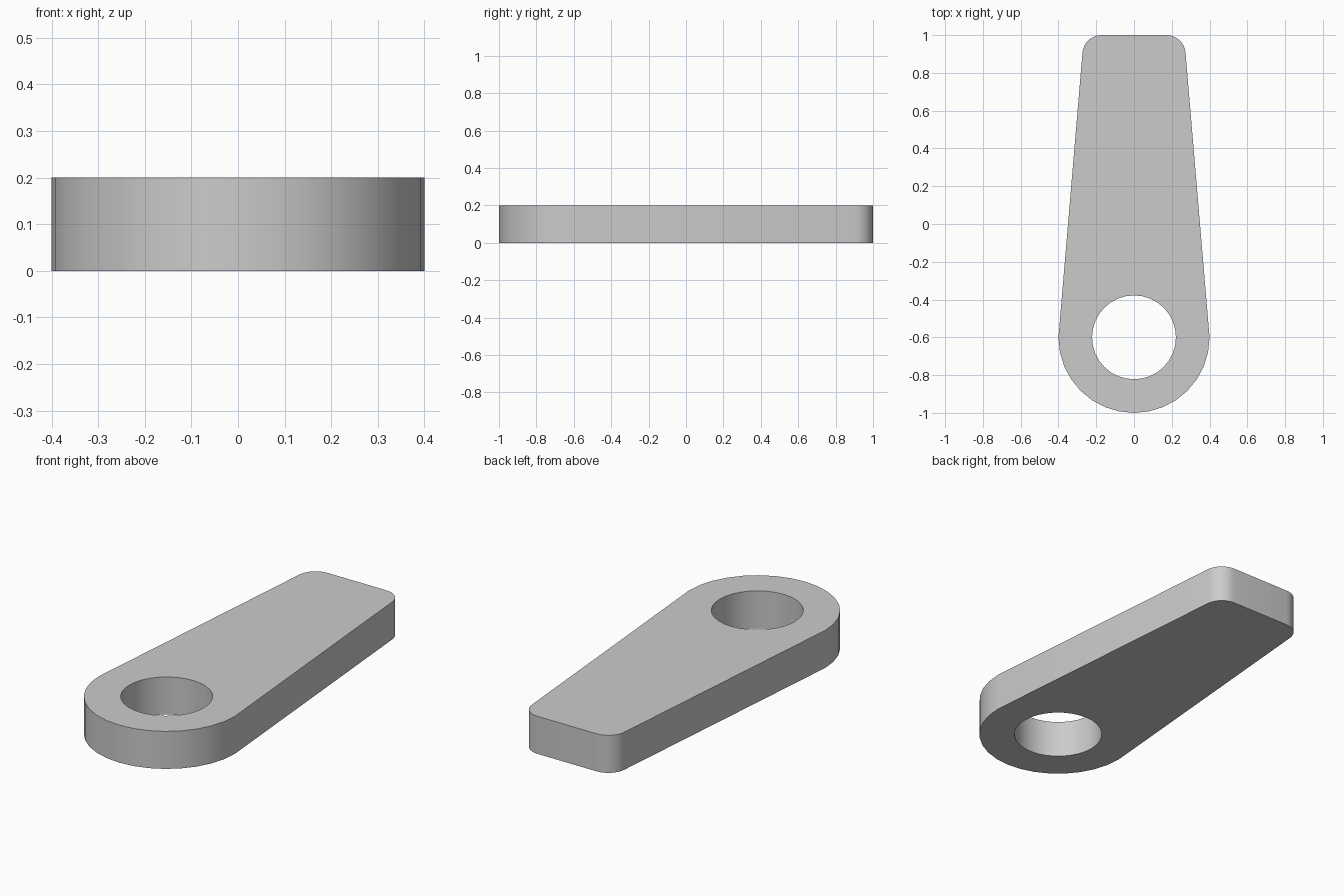
import bpy
import bmesh
from math import cos, sin, pi, radians

HEIGHT = 0.2
BOSS_Y, BOSS_R, HOLE_R = -0.6, 0.4, 0.222
TIP_X, TIP_Y, TIP_R = 0.173, 0.9, 0.1
TAPER = 0.086  # lean of the straight sides, in radians

cube = bpy.data.objects.get("Cube")
if cube:
    bpy.data.objects.remove(cube, do_unlink=True)


def arc(cx, cy, r, start, end, steps):
    angles = [start + (end - start) * i / steps for i in range(steps + 1)]
    return [(cx + r * cos(a), cy + r * sin(a)) for a in angles]


# Outline: round boss at the front, tapered sides, rounded corners at the back
outline = arc(0, BOSS_Y, BOSS_R, pi, 2 * pi, 16)
outline += arc(TIP_X, TIP_Y, TIP_R, TAPER, pi / 2, 8)
outline += arc(-TIP_X, TIP_Y, TIP_R, pi / 2, pi - TAPER, 8)
hole = arc(0, BOSS_Y, HOLE_R, 0, 2 * pi, 32)[:-1]

# Fill between outline and hole, then extrude to the plate thickness
bm = bmesh.new()
edges = []
for loop in (outline, hole):
    verts = [bm.verts.new((x, y, 0)) for x, y in loop]
    edges += [bm.edges.new((v, verts[i - 1])) for i, v in enumerate(verts)]
bmesh.ops.triangle_fill(bm, edges=edges, use_beauty=True)
result = bmesh.ops.extrude_face_region(bm, geom=bm.faces[:])
top = [g for g in result["geom"] if isinstance(g, bmesh.types.BMVert)]
bmesh.ops.translate(bm, verts=top, vec=(0, 0, HEIGHT))
bmesh.ops.recalc_face_normals(bm, faces=bm.faces[:])

mesh = bpy.data.meshes.new("lever_arm")
bm.to_mesh(mesh)
bm.free()
arm = bpy.data.objects.new("lever_arm", mesh)
bpy.context.collection.objects.link(arm)

# Plain grey material
grey = bpy.data.materials.new("light_grey")
grey.use_nodes = True
colour = (0.6, 0.6, 0.6, 1)
grey.diffuse_color = colour
grey.node_tree.nodes["Principled BSDF"].inputs["Base Color"].default_value = colour
mesh.materials.append(grey)

# Smooth round walls, sharp rims
bpy.ops.object.select_all(action="DESELECT")
arm.select_set(True)
bpy.context.view_layer.objects.active = arm
bpy.ops.object.shade_smooth_by_angle(angle=radians(30))
